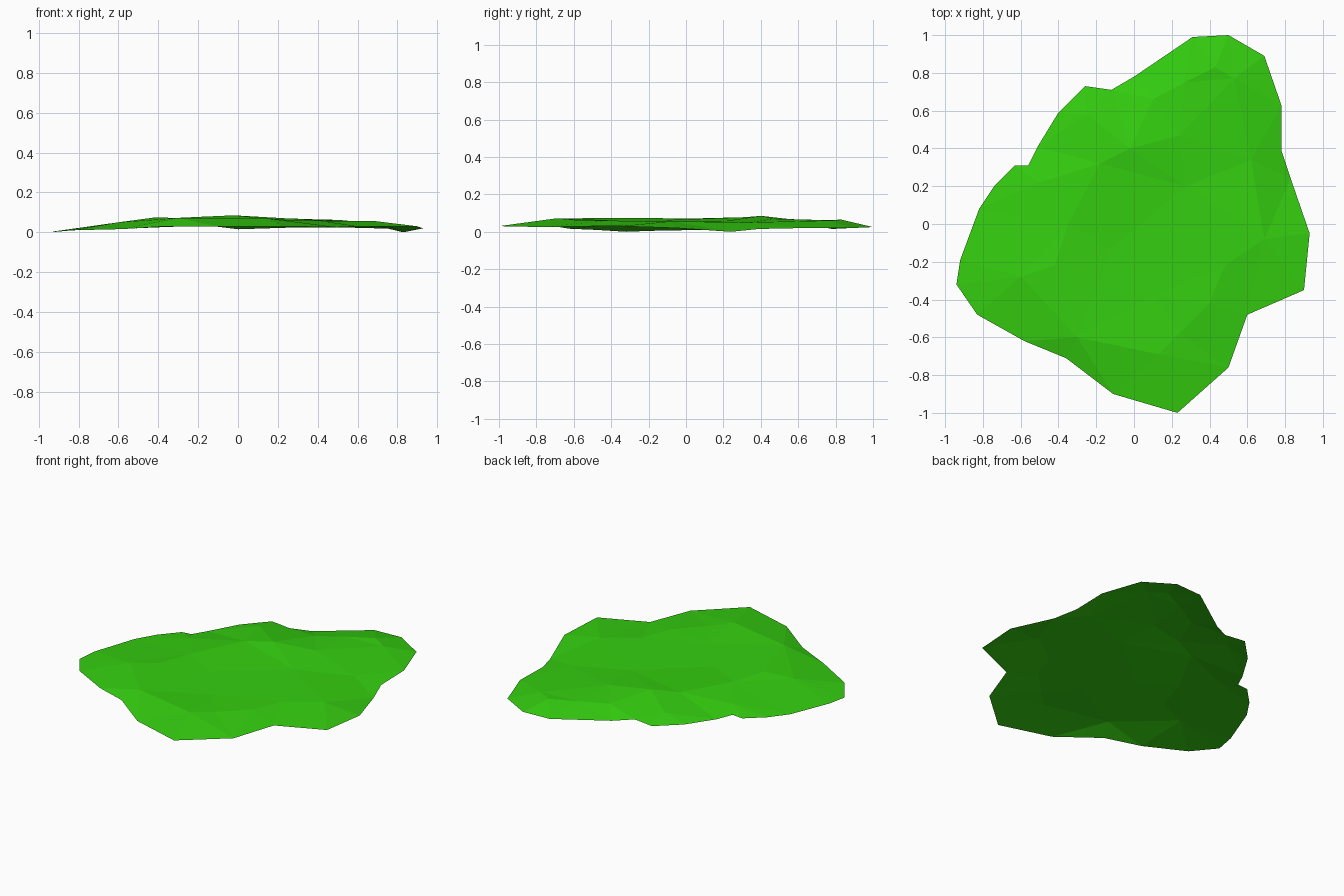
import bpy
from mathutils import Vector
from mathutils.geometry import delaunay_2d_cdt

# Remove the default object
default_cube = bpy.data.objects.get("Cube")
if default_cube:
    bpy.data.objects.remove(default_cube, do_unlink=True)


def make_material(name, colour):
    material = bpy.data.materials.new(name)
    material.use_nodes = True
    material.diffuse_color = colour
    shader = next(node for node in material.node_tree.nodes if node.type == 'BSDF_PRINCIPLED')
    shader.inputs["Base Color"].default_value = colour
    shader.inputs["Roughness"].default_value = 1.0
    return material


def build_sheet(name, outline, hills, ridges, material):
    """Triangulate an uneven open sheet from its rim, raised points and crease lines."""
    points = [Vector(p) / 100 for p in outline + hills]
    rim_count = len(outline)
    creases = [(rim_count + a, rim_count + b)
               for line in ridges for a, b in zip(line, line[1:])]
    flat_points = [p.to_2d() for p in points]
    result = delaunay_2d_cdt(flat_points, creases, [list(range(rim_count))], 1, 0.0001)
    flat_verts, faces, sources = result[0], result[2], result[3]

    # Give every triangulated point the height of the point it came from
    verts = [(v.x, v.y, points[src[0]].z) for v, src in zip(flat_verts, sources)]

    mesh = bpy.data.meshes.new(name)
    mesh.from_pydata(verts, [], faces)
    mesh.materials.append(material)
    for polygon in mesh.polygons:
        polygon.use_smooth = False
    mesh.update()
    sheet = bpy.data.objects.new(name, mesh)
    bpy.context.collection.objects.link(sheet)
    return sheet


# Ragged rim, counter-clockwise from the left tip, in hundredths of a unit
rim = [
    (-94, -32, 0), (-83, -48, 1), (-58, -62, 1.6), (-36, -71, 3),
    (-11, -90, 3), (23, -100, 3), (50, -76, 2.5), (60, -48, 3),
    (90, -35, 3), (93, -5, 2), (83, 24, 0), (78, 39, 1.5),
    (78, 63, 2), (69, 89, 2), (50, 100, 2.5), (31, 99, 2.5),
    (0, 78, 1.5), (-12, 71, 3), (-26, 73, 3), (-40, 59, 2.5),
    (-51, 41, 2), (-56, 31, 2.5), (-63, 31, 2), (-74, 20, 1.5),
    (-82, 8, 1), (-92, -19, 0.5),
]

# Gentle rises and hollows inside the rim
mounds = [
    (-2, 40, 8.5), (-18, 32, 7.8), (-35, 0, 7), (-42, -22, 7.4),
    (-30, -60, 7.2), (13, -69, 7.2), (24, -58, 6.2), (40, -42, 6),
    (-12, -13, 6.2), (10, -38, 6), (27, 20, 5.6), (62, 34, 5),
    (24, 47, 7), (27, 75, 6.2), (43, 83, 6.5), (53, 77, 6),
    (48, -22, 5.6), (69, -8, 5.6), (-60, -28, 5), (-50, 22, 4.8),
    (-25, 58, 6), (10, 66, 5.6),
]

# Crease lines follow the tops of the mounds
ridges = [
    (3, 2, 1, 0, 12, 13, 14, 15),
    (4, 5, 6, 7, 16),
    (10, 11),
]

leaf_green = make_material("leaf green", (0.035, 0.62, 0.005, 1))
build_sheet("grass_patch", rim, mounds, ridges, leaf_green)
